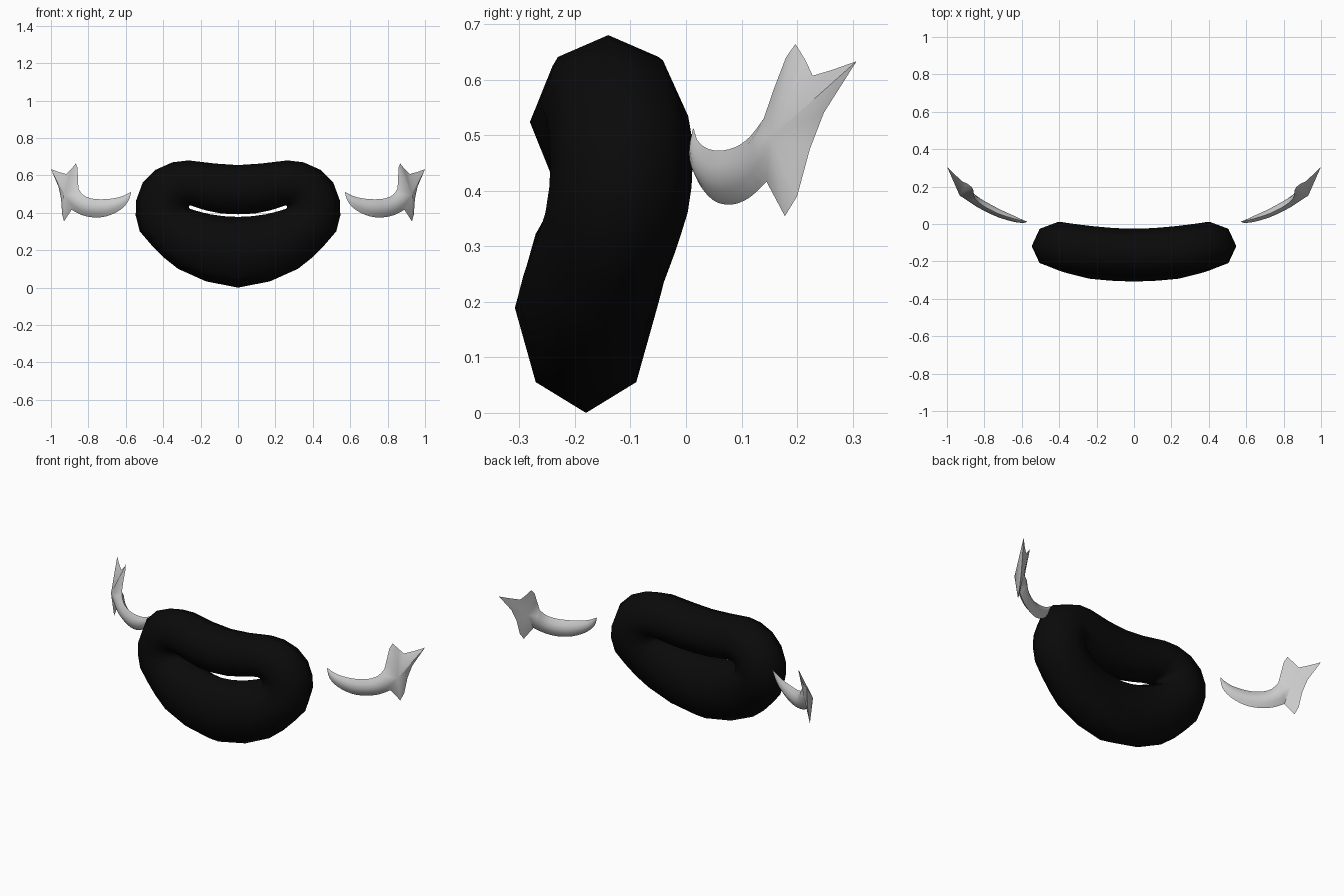
import bpy, bmesh, math
from mathutils import Vector

if "Cube" in bpy.data.objects:
    bpy.data.objects.remove(bpy.data.objects["Cube"])


def finish(bm, name, angle):
    bmesh.ops.recalc_face_normals(bm, faces=bm.faces[:])
    mesh = bpy.data.meshes.new(name)
    bm.to_mesh(mesh)
    bm.free()
    obj = bpy.data.objects.new(name, mesh)
    bpy.context.collection.objects.link(obj)
    bpy.ops.object.select_all(action='DESELECT')
    obj.select_set(True)
    bpy.context.view_layer.objects.active = obj
    bpy.ops.object.shade_smooth_by_angle(angle=math.radians(angle))
    return obj


def skin(bm, a, b):
    n = len(a)
    for i in range(n):
        j = (i + 1) % n
        bm.faces.new((a[i], a[j], b[j], b[i]))


# Lips: octagonal sections around a thin slit; outer x,z / slit x,z / depth
half = [
    (0, .655, 0, .392, -.153), (.12, .663, .09, .396, -.15),
    (.265, .68, .17, .412, -.14), (.35, .67, .22, .428, -.132),
    (.44, .63, .25, .438, -.124), (.51, .56, .259, .438, -.118),
    (.545, .465, .262, .434, -.116), (.547, .385, .262, .428, -.118),
    (.525, .30, .256, .421, -.125), (.465, .23, .232, .413, -.137),
    (.40, .163, .195, .403, -.15), (.32, .10, .15, .392, -.165),
    (.17, .033, .08, .382, -.175), (0, 0, 0, .378, -.18),
]
stations = half + [(-a, b, -c, d, e) for a, b, c, d, e in half[-2:0:-1]]
bm = bmesh.new()
rings = []
for ox, oz, ix, iz, yc in stations:
    ring = []
    for k in range(8):
        a = k * math.pi / 4
        t = (1 - math.cos(a)) / 2
        ring.append(bm.verts.new((ox + (ix - ox) * t,
                                  yc - .128 * math.sin(a),
                                  oz + (iz - oz) * t)))
    rings.append(ring)
for i, ring in enumerate(rings):
    skin(bm, ring, rings[(i + 1) % len(rings)])
lips = finish(bm, "lips", 80)
black = bpy.data.materials.new("black")
black.diffuse_color = (.003, .003, .003, 1)
black.use_nodes = True
black.node_tree.nodes["Principled BSDF"].inputs["Base Color"].default_value = black.diffuse_color
lips.data.materials.append(black)


# Horns: crescent with upper edge, lower edge and half thickness
crescent = [
    ((.572, .014, .512), (.571, .012, .508), .001),
    ((.61, .02, .492), (.588, .008, .46), .009),
    ((.66, .034, .478), (.63, .022, .415), .016),
    ((.73, .058, .472), (.70, .05, .382), .021),
    ((.79, .088, .478), (.77, .083, .375), .023),
    ((.83, .115, .497), (.835, .115, .388), .024),
    ((.853, .14, .53), (.89, .145, .416), .025),
]
outward = Vector((.5, -.86, 0))


def curve(points, steps=3):
    """Smooth curve through the points."""
    p = [points[0]] + points + [points[-1]]
    out = []
    for i in range(1, len(p) - 2):
        a, b, c, d = p[i - 1:i + 3]
        for s in range(steps):
            t = s / steps
            out.append(.5 * (2 * b + (c - a) * t + (2 * a - 5 * b + 4 * c - d) * t * t
                             + (3 * b - a - 3 * c + d) * t ** 3))
    return out + [points[-1]]


bm = bmesh.new()
uppers = curve([Vector(s[0]) for s in crescent])
lowers = curve([Vector(s[1]) for s in crescent])
bulges = curve([s[2] for s in crescent])
rings = []
for u, l, h in zip(uppers, lowers, bulges):
    ring = []
    for k in range(8):
        t = k / 4 if k <= 4 else (8 - k) / 4
        side = 1 if k < 4 else -1
        ring.append(bm.verts.new(u.lerp(l, t) + outward * (side * h * 4 * t * (1 - t))))
    rings.append(ring)
for a, b in zip(rings, rings[1:]):
    skin(bm, a, b)
bm.faces.new(rings[0])

# Three-pointed tail, fanned to a front and a back peak
tail = [bm.verts.new(p) for p in (
    (.93, .178, .354), (.94, .20, .39), (.946, .223, .475), (.96, .248, .54),
    (1.0, .307, .633), (.955, .262, .617), (.918, .228, .607), (.89, .215, .635),
    (.867, .197, .664), (.858, .18, .64), (.856, .157, .58))]
end = rings[-1]
for arc, peak in ((end[:5], (.932, .152, .495)),
                  ([end[0]] + end[:3:-1], (.898, .188, .505))):
    loop = arc + tail
    p = bm.verts.new(peak)
    for i in range(len(loop)):
        bm.faces.new((loop[i], loop[(i + 1) % len(loop)], p))
horns = finish(bm, "cheek_horns", 50)
mirror = horns.modifiers.new("mirror", 'MIRROR')
mirror.use_axis = (True, False, False)
mirror.use_clip = False
